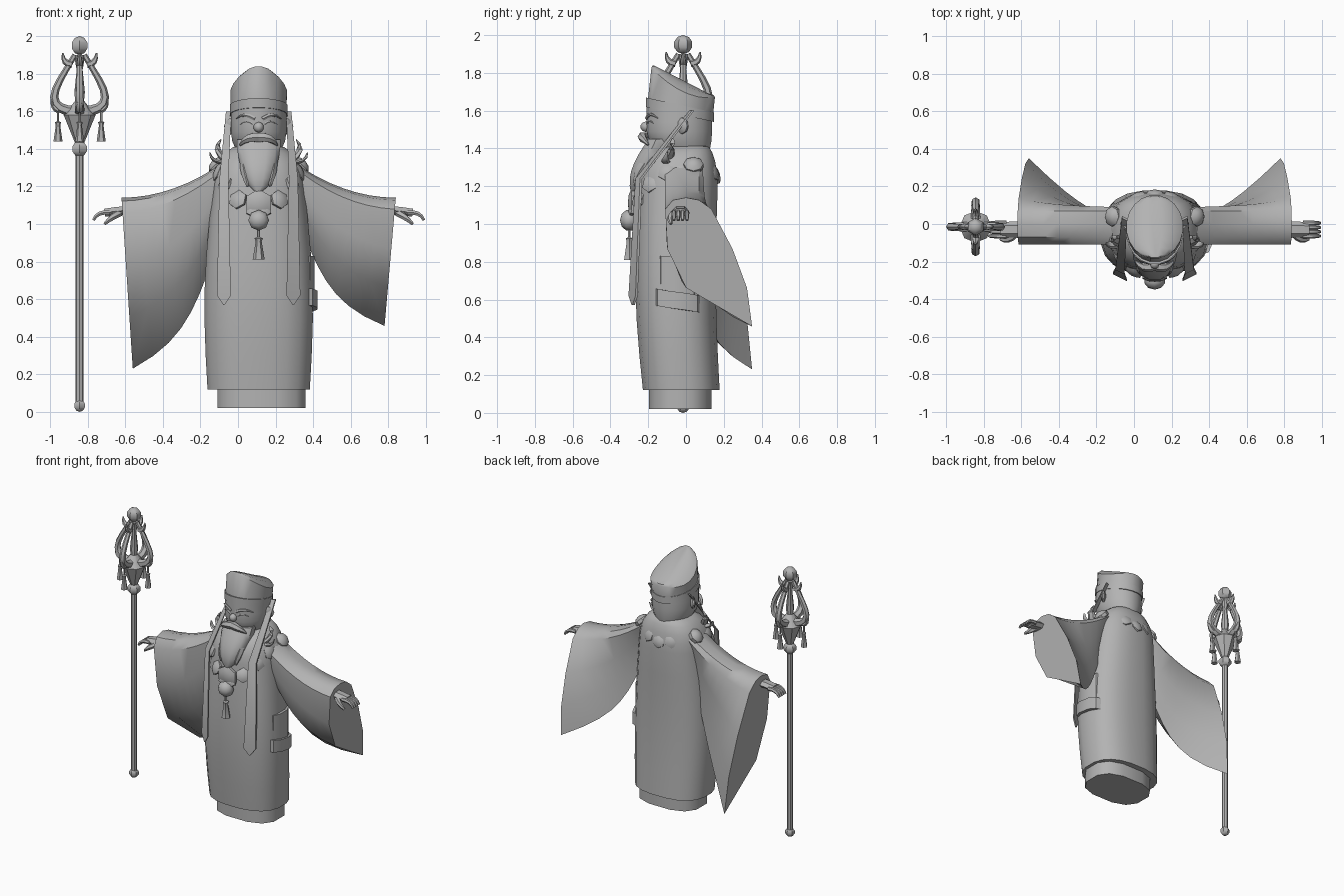
import bpy, bmesh
from math import sin, cos, pi, tau, radians, copysign
from mathutils import Vector

cube = bpy.data.objects.get("Cube")
if cube:
    bpy.data.objects.remove(cube, do_unlink=True)

CENTRE = 0.11                      # body centre line
STAFF = Vector((-0.843, -0.015, 0))
SIDES = {"right": -1, "left": 1}

grey = bpy.data.materials.new("plain grey")
grey.use_nodes = True
grey.diffuse_color = (0.45, 0.45, 0.45, 1)
grey.node_tree.nodes["Principled BSDF"].inputs["Base Color"].default_value = grey.diffuse_color


def steps(count):
    return [i / count for i in range(count + 1)]


def finish(name, bm):
    bmesh.ops.recalc_face_normals(bm, faces=bm.faces)
    mesh = bpy.data.meshes.new(name)
    bm.to_mesh(mesh)
    bm.free()
    mesh.materials.append(grey)
    part = bpy.data.objects.new(name, mesh)
    bpy.context.collection.objects.link(part)
    bpy.ops.object.select_all(action='DESELECT')
    part.select_set(True)
    bpy.context.view_layer.objects.active = part
    bpy.ops.object.shade_smooth_by_angle(angle=radians(40))


def loft(name, rings):
    """Skin a closed shell over rings of points, capped at both ends."""
    bm = bmesh.new()
    loops = [[bm.verts.new(point) for point in ring] for ring in rings]
    for lower, upper in zip(loops, loops[1:]):
        for i in range(len(lower)):
            bm.faces.new((lower[i - 1], lower[i], upper[i], upper[i - 1]))
    bm.faces.new(loops[0])
    bm.faces.new(loops[-1])
    finish(name, bm)


def oval(z, half, front, back, shift=0.0, power=1.0, tilt=0.0, ridge=0.0, sides=20):
    """Horizontal ring; power squares it off, tilt lowers the back, ridge lowers the flanks."""
    ring = []
    for i in range(sides):
        c, s = cos(tau * (i + 0.5) / sides), sin(tau * (i + 0.5) / sides)
        x = CENTRE + shift + half * copysign(abs(c) ** power, c)
        y = (front + back) / 2 + (back - front) / 2 * copysign(abs(s) ** power, s)
        ring.append(Vector((x, y, z - tilt * s - ridge * c * c)))
    return ring


def tube(name, points, radii, flat=1.0, up=Vector((0, 0, 1)), sides=6):
    """Tapered tube along points, squashed along the up direction by flat."""
    rings = []
    for i, (point, radius) in enumerate(zip(points, radii)):
        along = points[min(i + 1, len(points) - 1)] - points[max(i - 1, 0)]
        across = along.cross(up).normalized()
        over = across.cross(along).normalized() * flat
        rings.append([point + radius * (across * cos(tau * k / sides) + over * sin(tau * k / sides))
                      for k in range(sides)])
    loft(name, rings)


def horn(name, start, bend, end, radius, tip=0.2, flat=1.0, up=Vector((0, 0, 1))):
    """Curved horn from start to end, pulled towards bend."""
    points = [start.lerp(bend, t).lerp(bend.lerp(end, t), t) for t in steps(4)]
    tube(name, points, [radius * (1 - (1 - tip) * t * t) for t in steps(4)], flat, up)


def turned(name, base, profile, sides=8):
    """Upright turned shape from pairs of radius and height."""
    loft(name, [[base + Vector((r * cos(tau * k / sides), r * sin(tau * k / sides), z))
                 for k in range(sides)] for r, z in profile])


def tassel(name, top, length, width):
    cord = length / 3
    turned(name, top, [(width / 4, 0), (width / 4, -cord), (width * 0.7, -cord * 1.1),
                       (width / 2, -cord * 1.4), (width, -length)], 6)


def bead(name, place, size, outward=(0, 0, 1), depth=0.5, sides=6):
    """Faceted bead, flattened along its outward direction."""
    bm = bmesh.new()
    bmesh.ops.create_uvsphere(bm, u_segments=sides, v_segments=5, radius=size)
    turn = Vector(outward).to_track_quat('Z', 'Y')
    for vert in bm.verts:
        vert.co.z *= depth
        vert.co = place + turn @ vert.co
    finish(name, bm)


def sleeve_ring(side, u):
    """Hanging leaf-shaped section; u runs from shoulder to cuff."""
    top = Vector((0.17 + 0.56 * u, 0, 1.14 + 0.2 * (1 - u) ** 2))
    low = Vector((0.2 + 0.3 * u + 0.17 * u ** 4, 0.02 + 0.12 * u + 0.21 * u ** 4,
                  0.95 - 0.72 * u - 0.06 * sin(pi * u)))
    low.z = top.z + (low.z - top.z) * (1 if side < 0 else 0.75)
    heights = (0.09, 0.4, 0.7)
    outline = [(0, 0), (0.02, -0.07)]
    outline += [(t, -0.11 + (low.y + 0.11) * t ** 4) for t in heights]
    outline += [(1, low.y)]
    outline += [(t, 0.1 + (low.y - 0.1) * sin(t * pi / 2)) for t in reversed(heights)]
    outline += [(0.02, 0.07)]
    ring = []
    for t, y in outline:
        point = top.lerp(low, t)
        ring.append(Vector((CENTRE + side * point.x, y, point.z)))
    return ring


# Robes: straight skirt closing over domed shoulders
loft("under_robe", [oval(z, 0.24, -0.2, 0.14, shift=0.015, power=0.75, sides=12) for z in (0.02, 0.2)])
skirt = [oval(0.12 + 1.08 * t, 0.275 - 0.03 * t + 0.03 * sin(pi * t),
              -0.23 - 0.02 * t - 0.03 * sin(pi * t), 0.18 - 0.01 * t - 0.015 * sin(pi * t), power=0.8)
         for t in steps(6)]
shoulders = [oval(1.2 + 0.22 * sin(t * pi / 2), 0.09 + 0.155 * cos(t * pi / 2),
                  -0.07 - 0.18 * cos(t * pi / 2), 0.1 + 0.07 * cos(t * pi / 2), power=0.8)
             for t in steps(5)]
loft("robe", skirt + shoulders[1:])
loft("side_fold", [oval(z, 0.07, -0.15, 0.06, shift=0.23, power=0.8, sides=10) for z in (0.62, 0.83)])
loft("side_pouch", [oval(z, 0.08, -0.17, 0.08, shift=0.235, power=0.8, tilt=0.02, sides=10)
                    for z in (0.55, 0.64)])

# Head and slanted hat with a ridge from its high front peak
head = []
for t in steps(6):
    swell = sin(pi / 2 * min(1, 2 * t))
    head.append(oval(1.34 + 0.3 * t, 0.09 + 0.06 * swell, -0.1 - 0.11 * swell, 0.115 + 0.025 * swell))
loft("head", head)
bead("nose", Vector((CENTRE, -0.213, 1.515)), 0.028, depth=1, sides=8)
loft("hat_band", [oval(z, 0.155, -0.215, 0.15, tilt=0.04) for z in (1.58, 1.63)])
loft("hat", [oval(1.61, 0.15, -0.205, 0.145, tilt=0.04),
             oval(1.75, 0.152, -0.185, 0.155, tilt=0.08, ridge=0.05),
             oval(1.76, 0.11, -0.18, 0.15, tilt=0.08, ridge=0.02),
             oval(1.76, 0.04, -0.17, 0.14, tilt=0.08)])

# Long pointed beard
loft("beard", [oval(1.45 - 0.29 * t, 0.005 + 0.115 * abs(cos(t * pi / 2)) ** 0.6,
                    -0.2 - 0.1 * sin(2 * t), -0.07 - 0.2 * t * t, power=0.8, sides=12) for t in steps(7)])

for side, s in SIDES.items():
    def at(out, y, z):
        return Vector((CENTRE + s * out, y, z))

    # Wide sleeve
    loft(side + "_sleeve", [sleeve_ring(s, u) for u in steps(8)])

    # Hand
    horn(side + "_palm", at(0.6, -0.03, 1.07), at(0.7, -0.03, 1.08), at(0.82, -0.03, 1.06),
         0.045, tip=0.9, flat=0.6)
    for k in range(4):
        y = 0.005 - 0.023 * k
        horn(side + "_finger", at(0.79, y, 1.06), at(0.86, y, 1.07), at(0.88, y, 1.02), 0.014, tip=0.6)
    horn(side + "_thumb", at(0.74, -0.05, 1.06), at(0.78, -0.1, 1.04), at(0.82, -0.08, 1), 0.02, tip=0.4)

    # Face
    horn(side + "_moustache", at(0, -0.22, 1.46), at(0.06, -0.25, 1.47), at(0.1, -0.2, 1.42), 0.028)
    horn(side + "_eyelid", at(0.03, -0.2, 1.53), at(0.06, -0.2, 1.56), at(0.1, -0.17, 1.53), 0.007)
    horn(side + "_eyebrow", at(0.02, -0.205, 1.56), at(0.08, -0.2, 1.6), at(0.12, -0.15, 1.56), 0.012)
    horn(side + "_beard_lock", at(0.07, -0.22, 1.32), at(0.07, -0.26, 1.26), at(0.06, -0.27, 1.2), 0.03)
    bead(side + "_ear", at(0.15, -0.02, 1.52), 0.045, (s, -1, 0), depth=0.4, sides=8)

    # Ribbon hanging from the hat, ending in a point
    ribbon = [(at(0.16, 0.03, 1.6), 0.014), (at(0.185, -0.25, 1.24), 0.024),
              (at(0.185, -0.28, 0.62), 0.037), (at(0.185, -0.28, 0.57), 0.004)]
    loft(side + "_ribbon", [[place + Vector((a * w, a * s * w / 2 + b * 0.006, 0))
                             for a, b in ((-1, -1), (1, -1), (1, 1), (-1, 1))] for place, w in ribbon])

    # Collar leaves and the ring of medallions, drooping towards the chest
    horn(side + "_collar_leaf", at(0.17, -0.1, 1.33), at(0.25, -0.07, 1.4), at(0.2, -0.07, 1.45), 0.03, flat=0.5)
    horn(side + "_collar_curl", at(0.18, -0.1, 1.33), at(0.25, -0.12, 1.32), at(0.26, -0.1, 1.38), 0.025, flat=0.5)
    bead(side + "_shoulder_bead", at(0.22, 0.04, 1.31), 0.055, (s, 0, 1), depth=0.7, sides=8)
    for degrees in range(25, 180, 25):
        a = radians(degrees)
        droop = 0.2 * min(0, cos(a)) ** 2
        bead(side + "_medallion", at(0.22 * sin(a), -0.06 + 0.22 * cos(a), 1.28 - droop), 0.055,
             (s * sin(a), cos(a), 0.4), depth=0.4)

bead("back_medallion", Vector((CENTRE, 0.16, 1.26)), 0.05, (0, 1, 0.3), depth=0.4)

# Chest pendant
bead("pendant_plate", Vector((CENTRE, -0.28, 1.11)), 0.08, (0, -1, 0), depth=0.35)
bead("pendant_ball", Vector((CENTRE, -0.3, 1.02)), 0.058, (0, -1, 0), depth=0.85, sides=8)
tassel("pendant_tassel", Vector((CENTRE, -0.3, 0.99)), 0.18, 0.032)

# Staff
up = Vector((0, 0, 1))
turned("staff_pole", STAFF, [(0.022, 0.03), (0.022, 1.4)])
bead("staff_foot", STAFF + up * 0.034, 0.034, depth=1)
bead("staff_collar", STAFF + up * 1.4, 0.047, depth=0.9)
turned("staff_cup", STAFF, [(0.02, 1.42), (0.085, 1.58), (0.02, 1.66)])
turned("staff_spindle", STAFF, [(0.02, 1.62), (0.028, 1.7), (0.016, 1.82), (0.03, 1.9)])
bead("staff_knob", STAFF + up * 1.95, 0.05, depth=1)

# Four bowed arms with barbs, curls and tassels around the staff head
for out in (Vector((1, 0, 0)), Vector((0, 1, 0)), Vector((-1, 0, 0)), Vector((0, -1, 0))):
    across = out.cross(up)

    def spot(reach, height):
        return STAFF + out * reach + up * height

    tube("staff_arm", [spot(0.025 + 0.11 * sin(pi * u), 1.6 + 0.3 * u * u) for u in steps(8)],
         [0.03 - 0.016 * u for u in steps(8)], up=across)
    horn("staff_barb", spot(0.11, 1.61), spot(0.14, 1.62), spot(0.15, 1.67), 0.022, up=across)
    horn("staff_curl", spot(0.04, 1.85), spot(0.09, 1.85), spot(0.09, 1.91), 0.02, up=across)
    tassel("staff_tassel", spot(0.115, 1.6), 0.16, 0.024)
